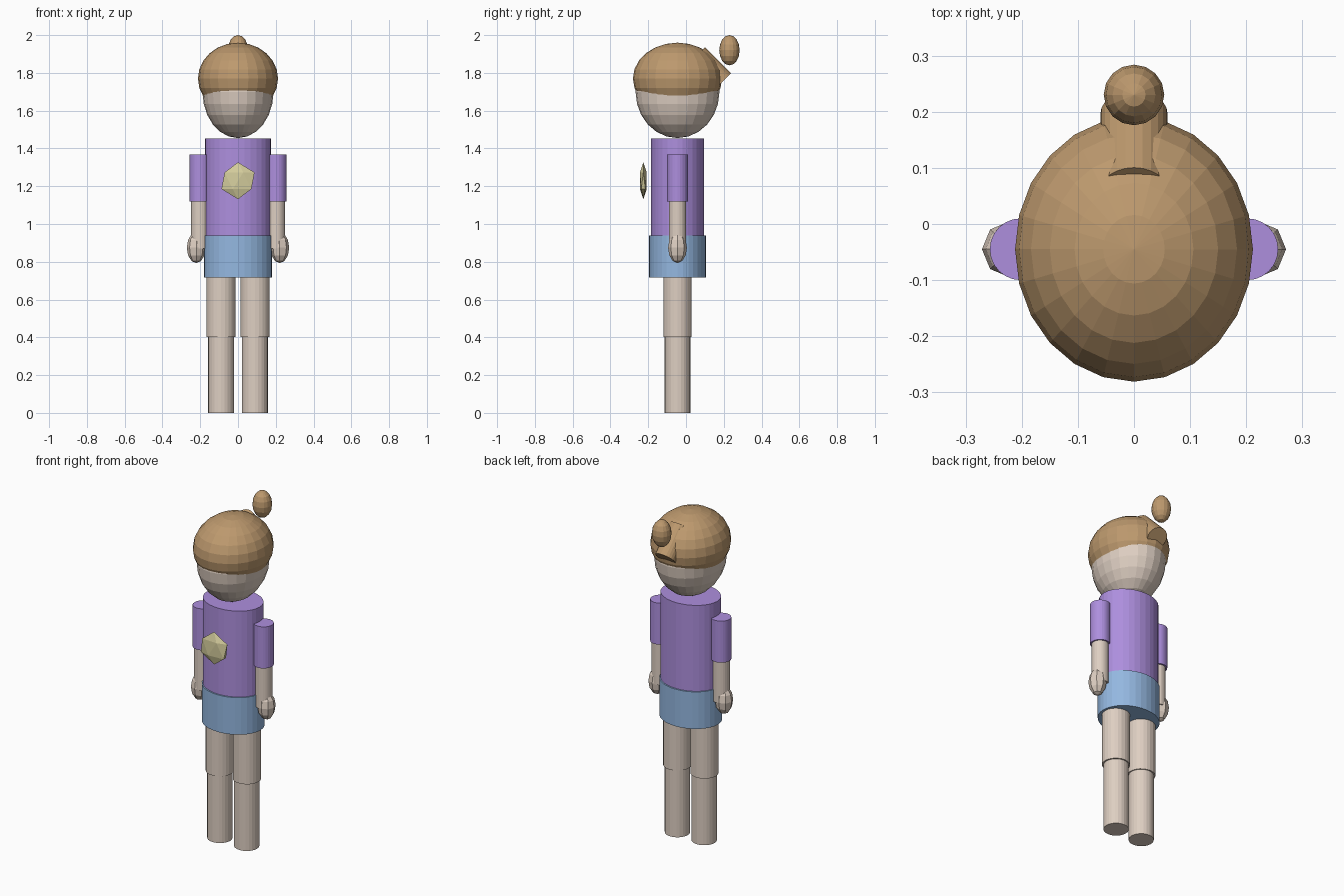
import bpy, math

if "Cube" in bpy.data.objects:
    bpy.data.objects.remove(bpy.data.objects["Cube"])


def material(name, srgb):
    m = bpy.data.materials.new(name)
    lin = [((c + 0.055) / 1.055) ** 2.4 for c in srgb]
    m.diffuse_color = (*lin, 1)
    m.use_nodes = True
    m.node_tree.nodes["Principled BSDF"].inputs["Base Color"].default_value = m.diffuse_color
    return m


SKIN = material("skin", (0.87, 0.81, 0.76))
HAIR = material("light brown hair", (0.74, 0.60, 0.43))
PURPLE = material("purple cloth", (0.68, 0.56, 0.87))
BLUE = material("blue cloth", (0.58, 0.72, 0.88))
GOLD = material("pale gold", (0.84, 0.81, 0.62))

CY = -0.045  # depth of the body axis


def finish(name, mat, scale):
    ob = bpy.context.object
    ob.name = ob.data.name = name
    ob.scale = scale
    ob.data.materials.append(mat)
    return ob


def ellipsoid(name, mat, loc, radii, segs, rings):
    bpy.ops.mesh.primitive_uv_sphere_add(segments=segs, ring_count=rings, radius=1, location=loc)
    return finish(name, mat, radii)


def column(name, mat, x, y, z0, z1, rx, ry, segs=24):
    bpy.ops.mesh.primitive_cylinder_add(vertices=segs, radius=1, depth=1,
                                        location=(x, y, (z0 + z1) / 2))
    return finish(name, mat, (rx, ry, z1 - z0))


# Head and hair: the hair ellipsoid overlaps the head to form a cap
ellipsoid("head", SKIN, (0, CY, 1.70), (0.188, 0.222, 0.245), 24, 12)
ellipsoid("hair_cap", HAIR, (0, CY, 1.77), (0.212, 0.236, 0.19), 24, 12)
ellipsoid("hair_bun", HAIR, (0, 0.23, 1.92), (0.054, 0.054, 0.08), 16, 8)

# Slanted hair roll at the back of the head
tail = column("hair_roll", HAIR, 0, 0.127, 1.7265, 1.9215, 0.06, 0.06, 24)
tail.rotation_euler.x = math.radians(45)

# Clothes
column("shirt", PURPLE, 0, CY, 0.93, 1.453, 0.175, 0.141, 32)
column("skirt", BLUE, 0, CY, 0.716, 0.938, 0.18, 0.15, 32)

# Flattened badge floating in front of the shirt
bpy.ops.mesh.primitive_ico_sphere_add(subdivisions=1, radius=1, location=(0, -0.226, 1.229))
finish("badge", GOLD, (0.098, 0.021, 0.098))

# Arms and legs on both sides
for side, s in (("left", 1), ("right", -1)):
    column(side + "_sleeve", PURPLE, s * 0.202, CY, 1.118, 1.367, 0.055, 0.055)
    column(side + "_forearm", SKIN, s * 0.203, CY, 0.87, 1.13, 0.046, 0.046)
    ellipsoid(side + "_hand", SKIN, (s * 0.221, CY, 0.875), (0.05, 0.05, 0.082), 8, 6)
    column(side + "_thigh", SKIN, s * 0.09, CY, 0.403, 0.74, 0.077, 0.075)
    column(side + "_shin", SKIN, s * 0.089, CY, 0.0, 0.41, 0.069, 0.068)
